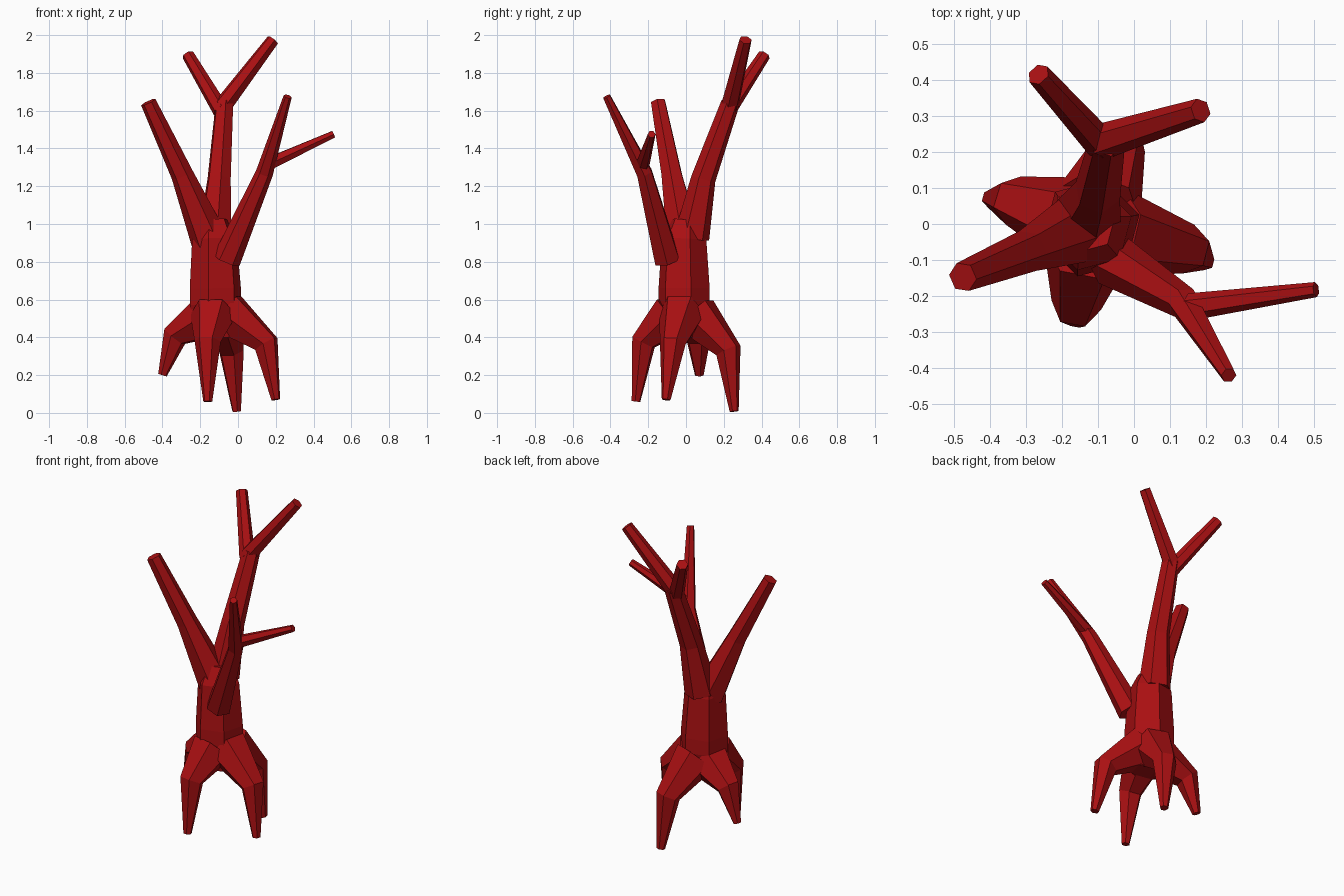
import bpy
import bmesh
import math
from mathutils import Vector

cube = bpy.data.objects.get("Cube")
if cube:
    bpy.data.objects.remove(cube, do_unlink=True)

bark = bpy.data.materials.new("dark red bark")
bark.use_nodes = True
bark.diffuse_color = (0.40, 0.005, 0.006, 1)
bark.node_tree.nodes["Principled BSDF"].inputs["Base Color"].default_value = bark.diffuse_color


def limb(name, points, radii, sides=6, turn=0.0):
    """Tapered flat-sided tube through the points, with mitred bends and capped ends."""
    pts = [Vector(p) for p in points]
    dirs = [(b - a).normalized() for a, b in zip(pts, pts[1:])]
    tangents = [dirs[0]] + [(a + b).normalized() for a, b in zip(dirs, dirs[1:])] + [dirs[-1]]
    bm = bmesh.new()
    rings = []
    # Carry one reference axis along the path so the sides do not twist
    ref = tangents[0].orthogonal().normalized()
    if abs(tangents[0].z) < 0.98:
        ref = tangents[0].cross(Vector((0, 0, 1))).normalized()
    for p, t, r in zip(pts, tangents, radii):
        ref = (ref - t * ref.dot(t)).normalized()
        side = t.cross(ref)
        ring = []
        for i in range(sides):
            a = 2 * math.pi * i / sides + turn
            ring.append(bm.verts.new(p + r * (math.cos(a) * ref + math.sin(a) * side)))
        rings.append(ring)
    for low, high in zip(rings, rings[1:]):
        for i in range(sides):
            j = (i + 1) % sides
            bm.faces.new((low[i], low[j], high[j], high[i]))
    bm.faces.new(rings[0][::-1])
    bm.faces.new(rings[-1])
    bmesh.ops.recalc_face_normals(bm, faces=bm.faces)
    mesh = bpy.data.meshes.new(name)
    bm.to_mesh(mesh)
    bm.free()
    mesh.materials.append(bark)
    obj = bpy.data.objects.new(name, mesh)
    bpy.context.collection.objects.link(obj)
    return obj


# Trunk
limb("trunk",
     [(-0.12, -0.01, 0.40), (-0.12, -0.01, 0.57), (-0.12, -0.01, 0.66),
      (-0.125, -0.01, 0.92), (-0.13, 0.0, 1.02)],
     [0.10, 0.14, 0.14, 0.122, 0.08], turn=math.pi / 6)

# Roots: shoulder inside the trunk, knee, tip
ROOTS = {
    "right_root": [(-0.17, 0.01, 0.50), (-0.335, 0.065, 0.405), (-0.40, 0.07, 0.20)],
    "front_root": [(-0.13, -0.07, 0.52), (-0.16, -0.225, 0.375), (-0.16, -0.265, 0.06)],
    "left_root": [(-0.06, -0.02, 0.53), (0.15, -0.07, 0.365), (0.20, -0.105, 0.07)],
    "back_root": [(-0.10, 0.05, 0.52), (-0.035, 0.225, 0.33), (-0.007, 0.255, 0.008)],
}
for name, path in ROOTS.items():
    limb(name, path, [0.125, 0.07, 0.024])

# Main boughs
limb("right_bough",
     [(-0.15, -0.01, 0.91), (-0.295, -0.075, 1.26), (-0.475, -0.147, 1.645)],
     [0.10, 0.06, 0.042])
limb("back_bough",
     [(-0.125, 0.03, 0.93), (-0.10, 0.092, 1.24), (-0.072, 0.235, 1.64)],
     [0.095, 0.066, 0.05])
limb("left_bough",
     [(-0.06, -0.10, 0.81), (0.14, -0.22, 1.27), (0.263, -0.42, 1.675)],
     [0.075, 0.046, 0.022])

# Upper forks
limb("back_fork_left", [(-0.085, 0.23, 1.62), (0.185, 0.315, 1.975)], [0.05, 0.034])
limb("back_fork_right", [(-0.09, 0.22, 1.60), (-0.265, 0.415, 1.895)], [0.045, 0.033])
limb("left_twig", [(0.155, -0.23, 1.315), (0.505, -0.182, 1.475)], [0.038, 0.021])
